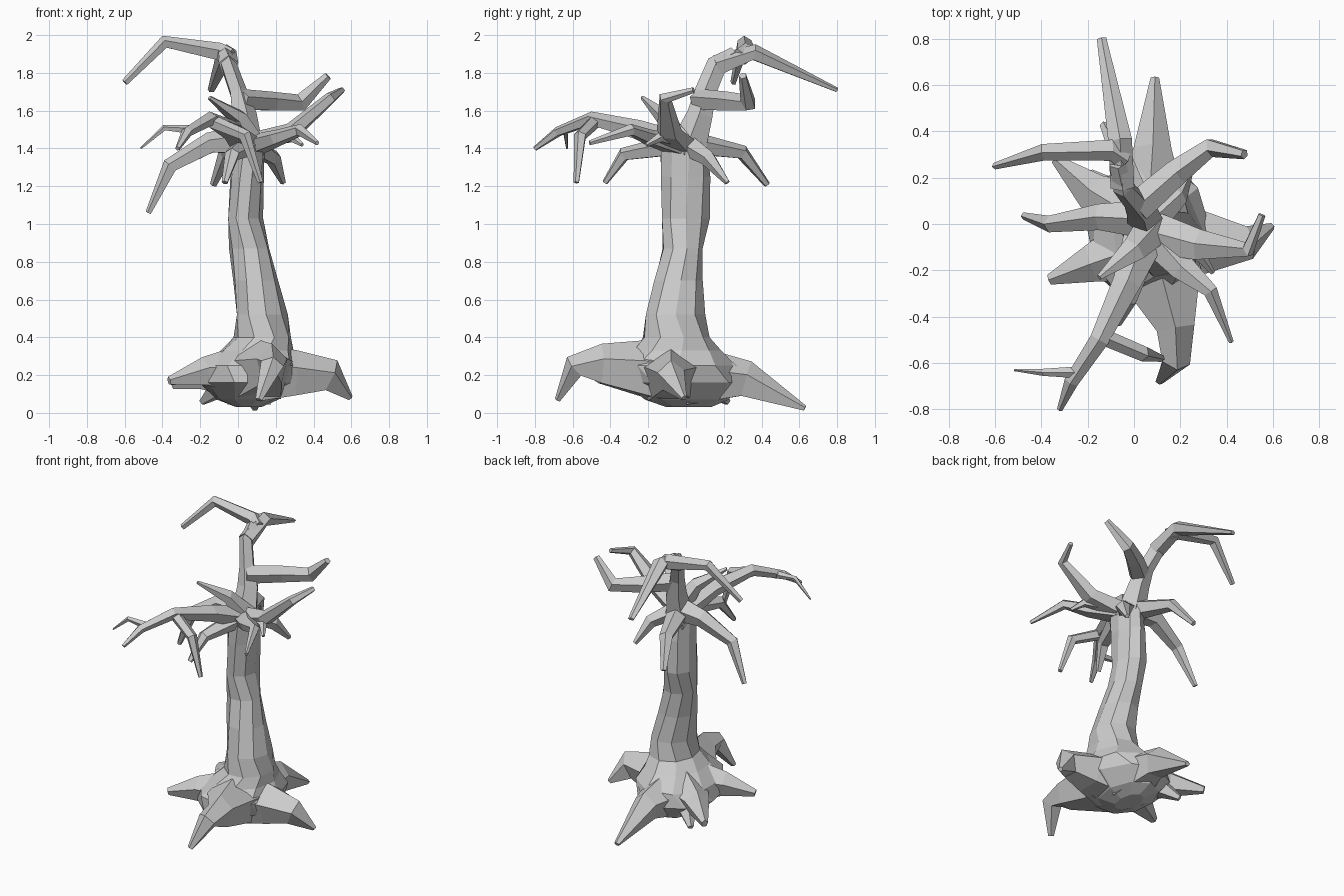
import bpy, bmesh, math
from mathutils import Vector


def build(name, rings):
    """Skin a list of vertex rings into one closed flat-shaded object."""
    bm = bmesh.new()
    loops = [[bm.verts.new(p) for p in ring] for ring in rings]
    n = len(loops[0])
    for a, b in zip(loops, loops[1:]):
        for i in range(n):
            j = (i + 1) % n
            bm.faces.new((a[i], a[j], b[j], b[i]))
    bm.faces.new(loops[0][::-1])
    bm.faces.new(loops[-1])
    bmesh.ops.recalc_face_normals(bm, faces=bm.faces)
    mesh = bpy.data.meshes.new(name)
    bm.to_mesh(mesh)
    bm.free()
    obj = bpy.data.objects.new(name, mesh)
    bpy.context.collection.objects.link(obj)
    return obj


def limb(name, pts, sides=5):
    """Tapered limb along (x, y, z, half width, half height), merged into the tree."""
    pos = [Vector(p[:3]) for p in pts]
    rings, side = [], None
    for i, p in enumerate(pts):
        t = (pos[min(i + 1, len(pos) - 1)] - pos[max(i - 1, 0)]).normalized()
        if side is None:
            side = t.cross(Vector((0, 0, 1)))
            if side.length < 0.3:
                side = Vector((1, 0, 0))
        side = (side - t * side.dot(t)).normalized()
        up = side.cross(t)
        ring = []
        for k in range(sides):
            a = math.tau * k / sides + math.pi / 2
            ring.append(pos[i] + side * (math.cos(a) * p[3] * 1.08)
                        + up * ((math.sin(a) - 0.08) * p[4] * 1.1))
        rings.append(ring)
    part = build(name, rings)
    mod = tree.modifiers.new("join_" + name, 'BOOLEAN')
    mod.operation, mod.solver, mod.object = 'UNION', 'EXACT', part
    parts.append(part)


# trunk with bowl-shaped root base: z, x min, x max, y min, y max
levels = [
    (0.03, -0.01, 0.12, -0.10, 0.13),
    (0.07, -0.11, 0.21, -0.22, 0.22),
    (0.16, -0.20, 0.31, -0.35, 0.28),
    (0.25, -0.18, 0.33, -0.36, 0.26),
    (0.33, -0.09, 0.29, -0.28, 0.18),
    (0.40, -0.02, 0.28, -0.23, 0.12),
    (0.52, -0.01, 0.26, -0.21, 0.10),
    (0.70, -0.025, 0.21, -0.17, 0.085),
    (0.87, -0.045, 0.165, -0.125, 0.085),
    (1.03, -0.055, 0.13, -0.125, 0.125),
    (1.25, -0.04, 0.135, -0.135, 0.125),
    (1.40, -0.03, 0.14, -0.14, 0.11),
    (1.48, 0.0, 0.10, -0.08, 0.08),
]
rings = []
for i, (z, x0, x1, y0, y1) in enumerate(levels):
    ring = []
    for k in range(9):
        a = math.tau * k / 9 + 0.12 * (i % 3)
        ring.append(((x0 + x1) / 2 + math.cos(a) * (x1 - x0) / 2 * 1.03,
                     (y0 + y1) / 2 + math.sin(a) * (y1 - y0) / 2 * 1.03, z))
    rings.append(ring)
tree, parts = build("dead_tree", rings), []

# roots
limb("root_right", [(0.12, -0.08, 0.21, 0.19, 0.15), (0.31, -0.08, 0.21, 0.13, 0.12),
                    (0.49, -0.08, 0.20, 0.07, 0.085), (0.595, -0.01, 0.08, 0.015, 0.015)])
limb("root_front", [(0.10, -0.15, 0.23, 0.20, 0.16), (0.18, -0.45, 0.26, 0.08, 0.105),
                    (0.18, -0.59, 0.25, 0.06, 0.06), (0.11, -0.68, 0.07, 0.018, 0.015)])
limb("root_back", [(0.06, 0.02, 0.20, 0.18, 0.16), (0.08, 0.32, 0.18, 0.08, 0.095),
                   (0.09, 0.63, 0.025, 0.018, 0.014)])
limb("root_left_front", [(0.02, -0.10, 0.22, 0.15, 0.14), (-0.18, -0.17, 0.22, 0.08, 0.075),
                         (-0.365, -0.24, 0.17, 0.022, 0.022)])
limb("root_left_back", [(0.0, 0.03, 0.22, 0.15, 0.14), (-0.18, 0.14, 0.20, 0.08, 0.075),
                        (-0.34, 0.28, 0.15, 0.02, 0.025)])
limb("root_left_back_fork", [(-0.06, 0.10, 0.18, 0.08, 0.08), (-0.19, 0.22, 0.06, 0.018, 0.018)])

# leaning upper trunk and its two drooping crown branches
limb("upper_trunk", [(0.05, -0.01, 1.36, 0.085, 0.10), (0.03, 0.07, 1.58, 0.065, 0.065),
                     (0.0, 0.10, 1.70, 0.045, 0.055), (-0.05, 0.16, 1.84, 0.04, 0.055),
                     (-0.07, 0.26, 1.90, 0.035, 0.04)])
limb("crown_branch_left", [(-0.04, 0.28, 1.885, 0.045, 0.045), (-0.10, 0.32, 1.915, 0.045, 0.045),
                           (-0.39, 0.31, 1.965, 0.035, 0.033), (-0.60, 0.25, 1.75, 0.014, 0.018)])
limb("crown_branch_back", [(-0.05, 0.16, 1.84, 0.05, 0.055), (-0.06, 0.36, 1.91, 0.05, 0.042),
                           (-0.14, 0.80, 1.71, 0.02, 0.012)])
limb("branch_back_right", [(0.01, 0.07, 1.66, 0.065, 0.055), (0.18, 0.22, 1.65, 0.055, 0.05),
                           (0.33, 0.33, 1.645, 0.04, 0.045), (0.475, 0.30, 1.785, 0.02, 0.02)])

# long forked front branch
limb("branch_front", [(0.05, -0.04, 1.42, 0.09, 0.07), (-0.03, -0.25, 1.50, 0.06, 0.05),
                      (-0.15, -0.50, 1.56, 0.04, 0.035), (-0.27, -0.68, 1.49, 0.03, 0.025),
                      (-0.32, -0.80, 1.40, 0.012, 0.012)])
limb("branch_front_twig_left", [(-0.24, -0.64, 1.50, 0.025, 0.025), (-0.39, -0.64, 1.51, 0.015, 0.015),
                                (-0.515, -0.63, 1.40, 0.005, 0.005)])
limb("branch_front_twig_drop", [(-0.15, -0.48, 1.55, 0.035, 0.035), (0.04, -0.56, 1.47, 0.032, 0.032),
                                (0.12, -0.58, 1.22, 0.014, 0.014)])

# remaining branches around the head of the trunk
limb("branch_left", [(0.05, 0.02, 1.45, 0.08, 0.08), (-0.15, 0.03, 1.43, 0.055, 0.055),
                     (-0.36, 0.0, 1.31, 0.035, 0.04), (-0.475, 0.035, 1.06, 0.015, 0.015)])
limb("spike_front_left", [(0.08, -0.02, 1.42, 0.08, 0.07), (0.0, -0.11, 1.57, 0.055, 0.04),
                          (-0.15, -0.23, 1.67, 0.012, 0.01)])
limb("branch_right", [(0.06, -0.03, 1.42, 0.09, 0.06), (0.28, -0.09, 1.49, 0.065, 0.045),
                      (0.49, -0.11, 1.67, 0.032, 0.03), (0.55, 0.04, 1.71, 0.014, 0.016)])
limb("branch_front_right", [(0.08, -0.04, 1.42, 0.08, 0.055), (0.21, -0.19, 1.46, 0.055, 0.04),
                            (0.33, -0.29, 1.50, 0.03, 0.03), (0.42, -0.51, 1.43, 0.01, 0.012)])
limb("twig_right", [(0.18, -0.08, 1.45, 0.04, 0.035), (0.29, -0.14, 1.46, 0.025, 0.025),
                    (0.34, -0.21, 1.42, 0.01, 0.01)])
limb("branch_drop_front", [(0.05, -0.06, 1.42, 0.07, 0.055), (-0.03, -0.33, 1.37, 0.038, 0.035),
                           (-0.07, -0.43, 1.22, 0.016, 0.014)])
limb("branch_drop_back_right", [(0.06, 0.0, 1.43, 0.07, 0.055), (0.19, 0.12, 1.35, 0.042, 0.04),
                                (0.24, 0.22, 1.22, 0.014, 0.014)])
limb("branch_drop_back_left", [(0.03, 0.03, 1.43, 0.07, 0.06), (-0.06, 0.30, 1.38, 0.042, 0.037),
                               (-0.13, 0.43, 1.21, 0.018, 0.016)])

# fuse everything into one continuous surface and drop the loose limbs
deps = bpy.context.evaluated_depsgraph_get()
fused = bpy.data.meshes.new_from_object(tree.evaluated_get(deps))
tree.modifiers.clear()
tree.data = fused
for part in parts:
    bpy.data.objects.remove(part)
